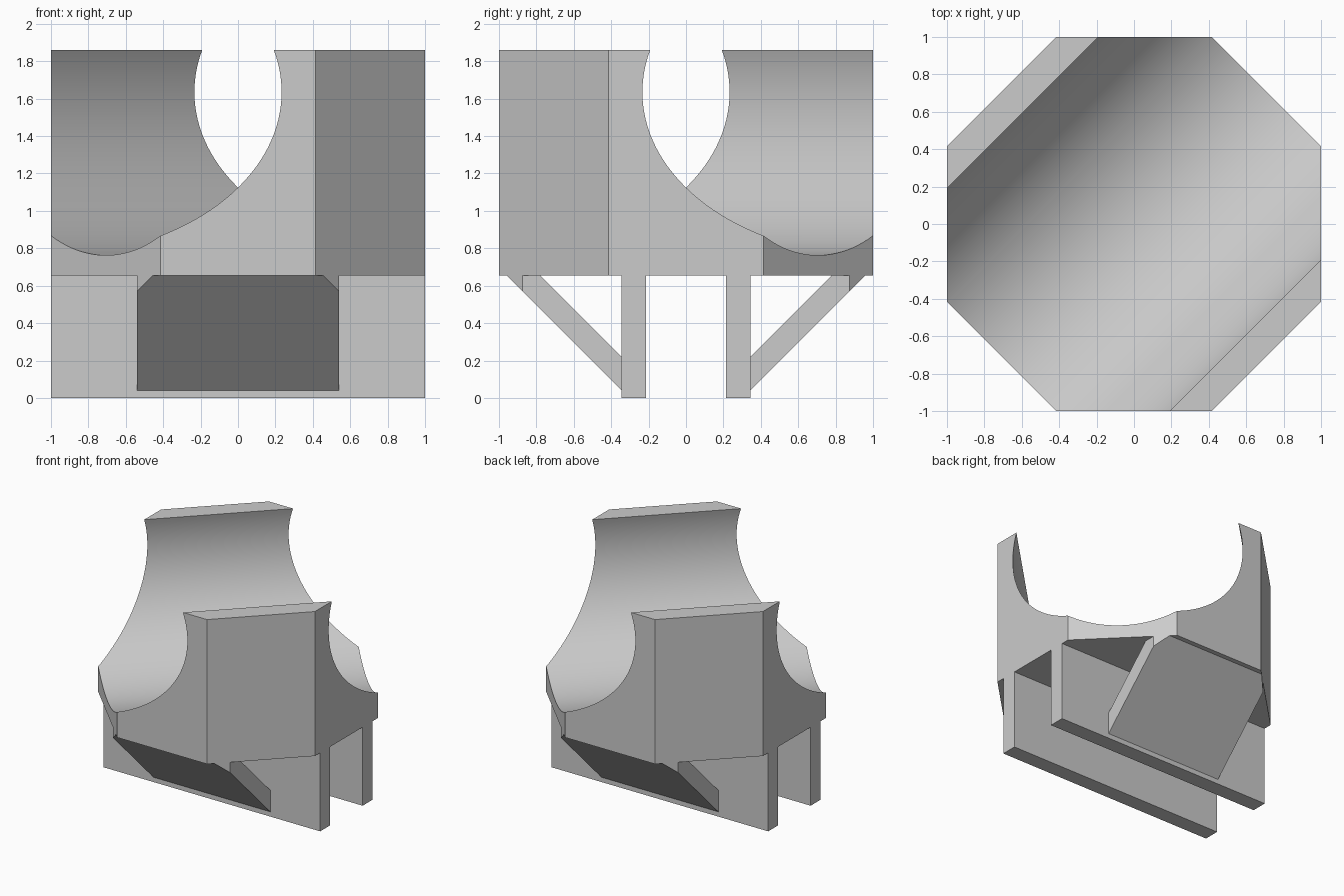
import bpy, bmesh, math
from mathutils import Vector

cube = bpy.data.objects.get("Cube")
if cube:
    bpy.data.objects.remove(cube, do_unlink=True)

BASE, TOP = 0.655, 1.86          # bottom and top of the block
BORE_Z, BORE_R = 1.635, 0.872    # trough centre height and radius
LEG_IN, LEG_OUT = 0.215, 0.345   # leg faces, distance from centre

grey = bpy.data.materials.new("light grey")
grey.use_nodes = True
colour = (0.6, 0.6, 0.6, 1)
grey.diffuse_color = colour
grey.node_tree.nodes["Principled BSDF"].inputs["Base Color"].default_value = colour


def extrude_profile(name, profile, across, along, half, clips=()):
    """Extrude (across, z) points along a direction, then trim by vertical planes one unit out."""
    across, along = Vector(across).normalized(), Vector(along).normalized()
    bm = bmesh.new()
    face = bm.faces.new([bm.verts.new(across * a + Vector((0, 0, z)) - along * half)
                         for a, z in profile])
    new = bmesh.ops.extrude_face_region(bm, geom=[face], use_keep_orig=True)["geom"]
    bmesh.ops.translate(bm, vec=along * 2 * half,
                        verts=[g for g in new if isinstance(g, bmesh.types.BMVert)])
    for n in clips:
        n = Vector(n).normalized()
        cut = bmesh.ops.bisect_plane(bm, geom=bm.verts[:] + bm.edges[:] + bm.faces[:],
                                     plane_co=n, plane_no=n, clear_outer=True)["geom_cut"]
        rim = [g for g in cut if isinstance(g, bmesh.types.BMEdge) and g.is_boundary]
        if rim:
            bmesh.ops.edgeloop_fill(bm, edges=rim)
    bmesh.ops.recalc_face_normals(bm, faces=bm.faces[:])
    mesh = bpy.data.meshes.new(name)
    bm.to_mesh(mesh)
    bm.free()
    mesh.materials.append(grey)
    obj = bpy.data.objects.new(name, mesh)
    bpy.context.collection.objects.link(obj)
    return obj


# Octagonal block with a round trough running diagonally through it
lip = math.asin((TOP - BORE_Z) / BORE_R)
steps = 96
arc = []
for i in range(steps + 1):
    a = lip - (math.pi + 2 * lip) * i / steps
    arc.append((BORE_R * math.cos(a), BORE_Z + BORE_R * math.sin(a)))
profile = [(1, BASE), (1, TOP)] + arc + [(-1, TOP), (-1, BASE)]
block = extrude_profile("cradle_block", profile, (1, -1, 0), (1, 1, 0), 1,
                        [(1, 0, 0), (-1, 0, 0), (0, 1, 0), (0, -1, 0)])
bpy.ops.object.select_all(action='DESELECT')
block.select_set(True)
bpy.context.view_layer.objects.active = block
bpy.ops.object.shade_smooth_by_angle(angle=math.radians(30))

# Two long legs, each with a sloping brace trimmed to the octagon corners
for side, s in (("front", -1), ("back", 1)):
    extrude_profile(side + "_leg",
                    [(s * LEG_IN, 0), (s * LEG_OUT, 0), (s * LEG_OUT, BASE), (s * LEG_IN, BASE)],
                    (0, 1, 0), (1, 0, 0), 1)
    extrude_profile(side + "_brace",
                    [(s * LEG_OUT, 0.04), (s * 0.96, BASE), (s * 0.78, BASE), (s * LEG_OUT, 0.22)],
                    (0, 1, 0), (1, 0, 0), 0.54, [(1, s, 0), (-1, s, 0)])
